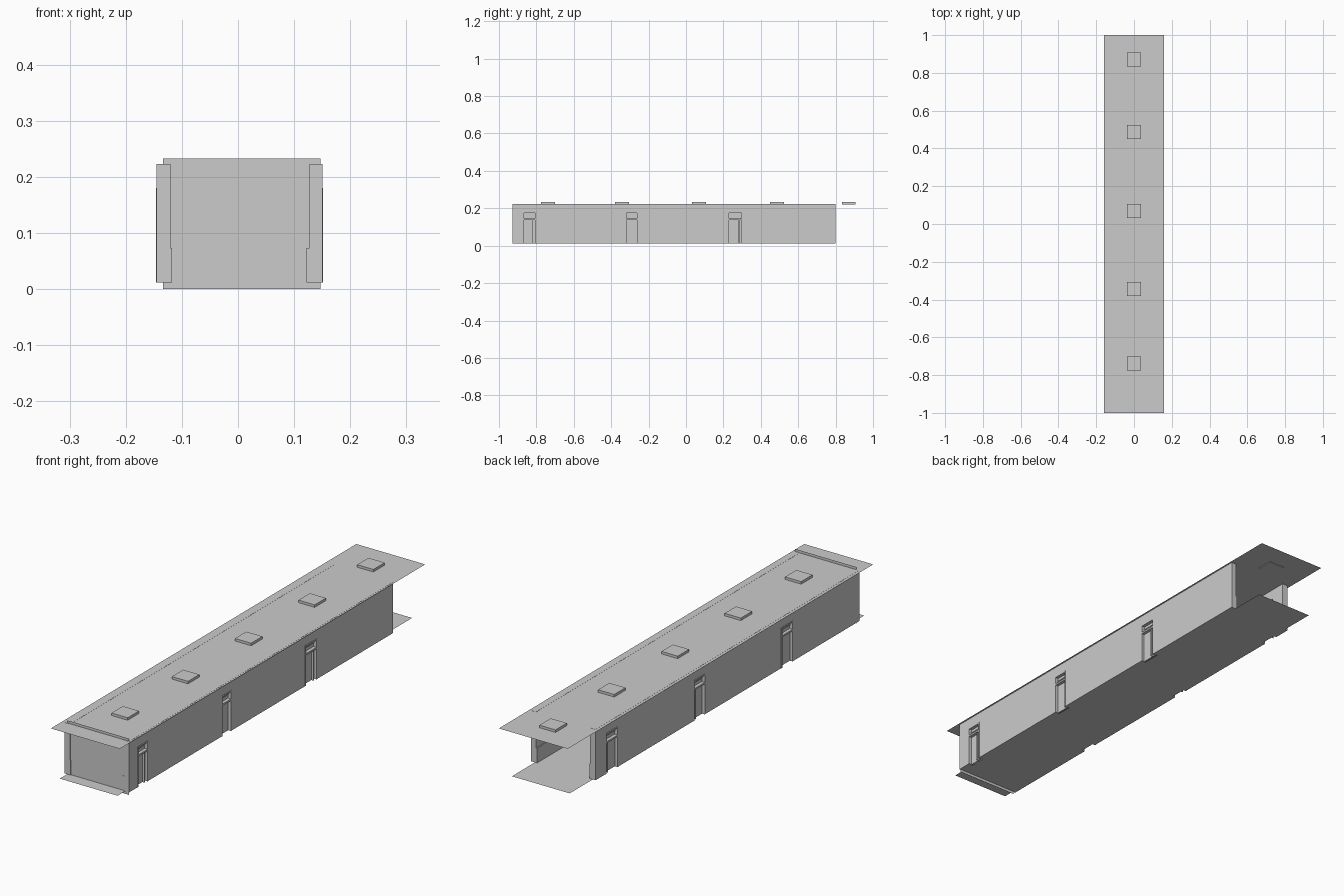
import bpy, bmesh

cube = bpy.data.objects.get("Cube")
if cube:
    bpy.data.objects.remove(cube, do_unlink=True)

grey = bpy.data.materials.new("plain_grey")
grey.use_nodes = True
colour = (0.6, 0.6, 0.6, 1)
grey.diffuse_color = colour
grey.node_tree.nodes["Principled BSDF"].inputs["Base Color"].default_value = colour

FLOOR, CEILING, WALL_TOP = 0.012, 0.222, 0.2225
FRONT, BACK = -0.928, 0.80
DOOR_TOP = 0.18


def finish(name, bm):
    bmesh.ops.recalc_face_normals(bm, faces=bm.faces)
    mesh = bpy.data.meshes.new(name)
    bm.to_mesh(mesh)
    bm.free()
    mesh.materials.append(grey)
    obj = bpy.data.objects.new(name, mesh)
    bpy.context.collection.objects.link(obj)
    return obj


def add_box(bm, xs, ys, zs):
    verts = bmesh.ops.create_cube(bm, size=1)["verts"]
    for v in verts:
        v.co = [sum(r) / 2 + c * (r[1] - r[0]) for c, r in zip(v.co, (xs, ys, zs))]


def sheet(name, corners):
    bm = bmesh.new()
    bm.faces.new([bm.verts.new(c) for c in corners])
    return finish(name, bm)


def flat(name, x0, x1, y0, y1, z):
    return sheet(name, [(x0, y0, z), (x1, y0, z), (x1, y1, z), (x0, y1, z)])


def notched_wall(name, x0, x1, top, doors):
    """Side outline with a notch for each doorway, extruded across x."""
    door_top = min(DOOR_TOP, top)
    if top > DOOR_TOP:
        outline = [(FRONT, FLOOR)]
        for a, b in doors:
            outline += [(a, FLOOR), (a, door_top), (b, door_top), (b, FLOOR)]
        outlines = [outline + [(BACK, FLOOR), (BACK, top), (FRONT, top)]]
    else:
        # A low band is split into separate runs by the doorways
        ends = [FRONT] + [y for d in doors for y in d] + [BACK]
        outlines = [[(a, FLOOR), (b, FLOOR), (b, top), (a, top)]
                    for a, b in zip(ends[::2], ends[1::2])]
    bm = bmesh.new()
    for pts in outlines:
        face = bm.faces.new([bm.verts.new((x0, y, z)) for y, z in pts])
        new = bmesh.ops.extrude_face_region(bm, geom=[face])["geom"]
        for v in new:
            if isinstance(v, bmesh.types.BMVert):
                v.co.x = x1
    return finish(name, bm)


def door(name, outer, inward, a, b, sidelight):
    """Frame, transom bar, leaf and transom pane set into a doorway."""
    def depth(d0, d1):
        return sorted((outer + inward * d0, outer + inward * d1))
    bar = 0.006
    bm = bmesh.new()
    frame = depth(-0.001, 0.016)
    for y in (a, b - bar):
        add_box(bm, frame, (y, y + bar), (FLOOR, DOOR_TOP))
    add_box(bm, frame, (a + bar, b - bar), (DOOR_TOP - bar, DOOR_TOP))
    add_box(bm, frame, (a + bar, b - bar), (0.138, 0.145))
    if sidelight:
        add_box(bm, depth(0.003, 0.016), (b - 0.022, b - 0.018), (FLOOR, 0.138))
    finish(name + "_frame", bm)
    bm = bmesh.new()
    add_box(bm, depth(0.012, 0.016), (a + bar, b - bar), (FLOOR, 0.138))
    finish(name + "_leaf", bm)
    bm = bmesh.new()
    add_box(bm, depth(0.013, 0.015), (a + bar, b - bar), (0.145, DOOR_TOP - bar))
    add_box(bm, depth(0.010, 0.013), (a + bar, b - bar), (0.16, 0.163))
    finish(name + "_transom_pane", bm)


# Floor, ceiling and the closed front end
flat("floor", -0.133, 0.132, -0.977, 0.951, FLOOR)
flat("ceiling", -0.158, 0.158, -1, 1, CEILING)
sheet("front_end_wall", [(-0.134, -0.925, 0), (0.147, -0.925, 0),
                         (0.147, -0.925, 0.233), (-0.134, -0.925, 0.233)])

# Side walls with doors and low inner bands
sides = {
    "left": (0.1505, -1, 0.0235, 0.0045,
             [(-0.872, -0.802, True), (-0.323, -0.256, False), (0.224, 0.304, True)]),
    "right": (-0.1455, 1, 0.025, 0.0025,
              [(-0.495, -0.415, False), (0.08, 0.16, True), (0.65, 0.735, True)]),
}
for side, (outer, inward, thick, band, doors) in sides.items():
    gaps = [d[:2] for d in doors]
    inner = outer + inward * thick
    notched_wall(side + "_wall", outer, inner, WALL_TOP, gaps)
    notched_wall(side + "_wall_band", inner, inner + inward * band, 0.073, gaps)
    for i, (a, b, sidelight) in enumerate(doors, 1):
        door(f"{side}_door_{i}", outer, inward, a, b, sidelight)

# Skylights along the ceiling
for i, y in enumerate((-0.738, -0.343, 0.07, 0.486, 0.87), 1):
    bm = bmesh.new()
    add_box(bm, (-0.037, 0.037), (y - 0.037, y + 0.037), (0.2195, 0.2325))
    finish(f"skylight_{i}", bm)
